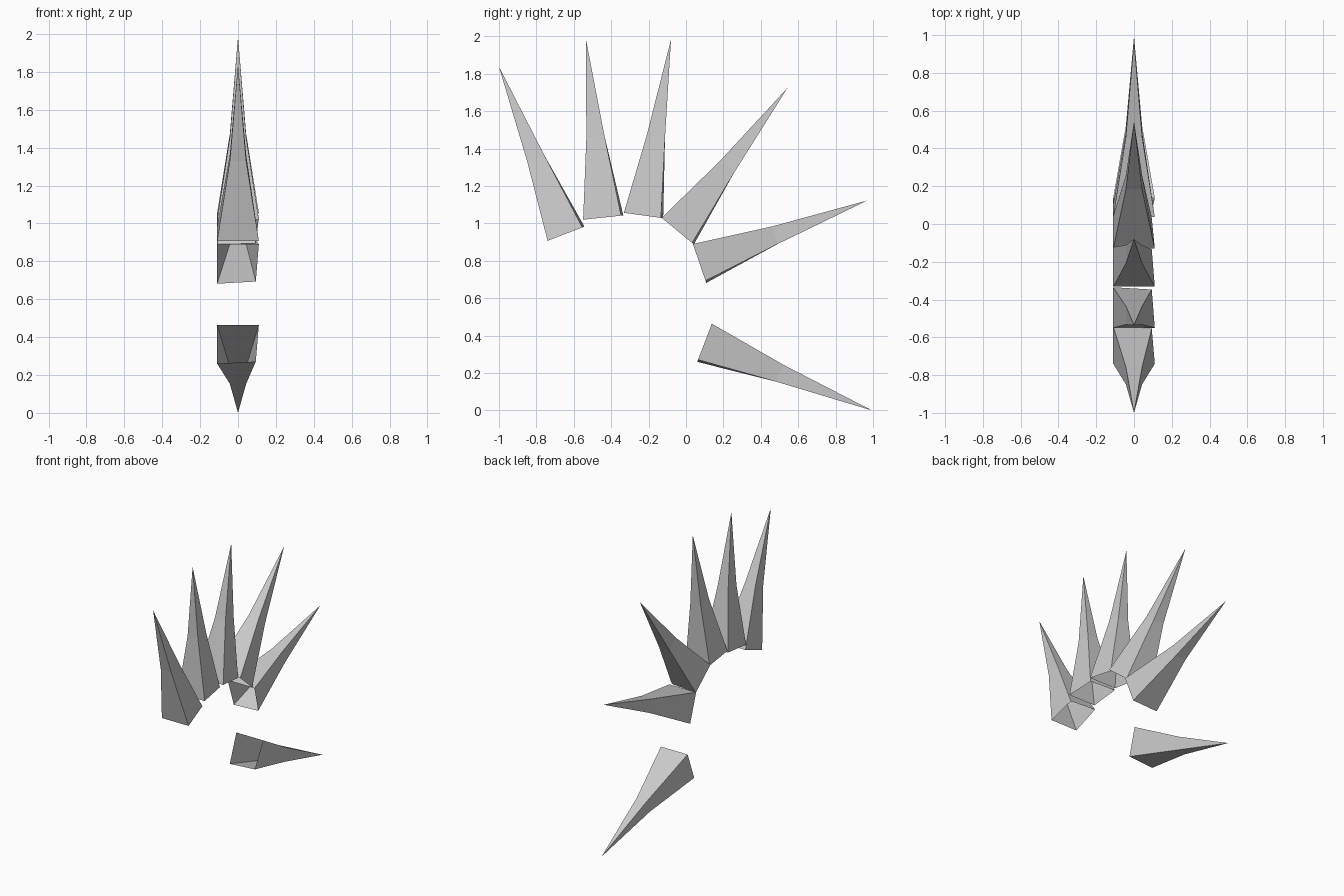
import bpy
from mathutils import Vector

cube = bpy.data.objects.get("Cube")
if cube:
    bpy.data.objects.remove(cube, do_unlink=True)

grey = bpy.data.materials.new("light_grey")
grey.use_nodes = True
grey.diffuse_color = (0.6, 0.6, 0.6, 1)
bsdf = next(n for n in grey.node_tree.nodes if n.type == "BSDF_PRINCIPLED")
bsdf.inputs["Base Color"].default_value = (0.6, 0.6, 0.6, 1)

BASE, MID_X, MID_U, MID_AT = 0.11, 0.043, 0.049, 0.45


def spike(name, a, b, tip):
    """Open four-sided spike; a and b are the base edges, as (y, z)."""
    a, b, tip = (Vector((0, *p)) for p in (a, b, tip))
    centre = (a + b) / 2
    across = (b - a).normalized()
    mid = centre.lerp(tip, MID_AT)
    side = Vector((1, 0, 0))
    # Base ring, with one corner pulled slightly inward
    ring = [a - side * BASE, a + side * BASE,
            b + side * (BASE - 0.016) - across * 0.012, b - side * BASE]
    # Narrow ring part way up, then the point
    ring += [mid + side * sx * MID_X + across * su * MID_U
             for sx, su in ((-1, -1), (1, -1), (1, 1), (-1, 1))]
    faces = []
    for i in range(4):
        j = (i + 1) % 4
        faces += [(i, j, j + 4, i + 4), (i + 4, j + 4, 8)]
    mesh = bpy.data.meshes.new(name)
    mesh.from_pydata([tuple(v) for v in ring + [tip]], [], faces)
    # Make the faces point outward
    first = mesh.polygons[0]
    if first.normal.dot(first.center - (centre + mid) / 2) < 0:
        mesh.flip_normals()
    mesh.materials.append(grey)
    obj = bpy.data.objects.new(name, mesh)
    bpy.context.collection.objects.link(obj)


# Fan of spikes in the middle plane, front to back
SPIKES = [
    ((-0.74, 0.907), (-0.543, 0.983), (-1.0, 1.838)),
    ((-0.55, 1.02), (-0.335, 1.043), (-0.535, 1.985)),
    ((-0.332, 1.057), (-0.122, 1.028), (-0.08, 1.985)),
    ((-0.13, 1.03), (0.042, 0.888), (0.543, 1.725)),
    ((0.037, 0.89), (0.108, 0.682), (0.97, 1.123)),
    ((0.138, 0.464), (0.06, 0.26), (0.995, 0.0)),
]
for n, points in enumerate(SPIKES, 1):
    spike(f"spike_{n}", *points)
